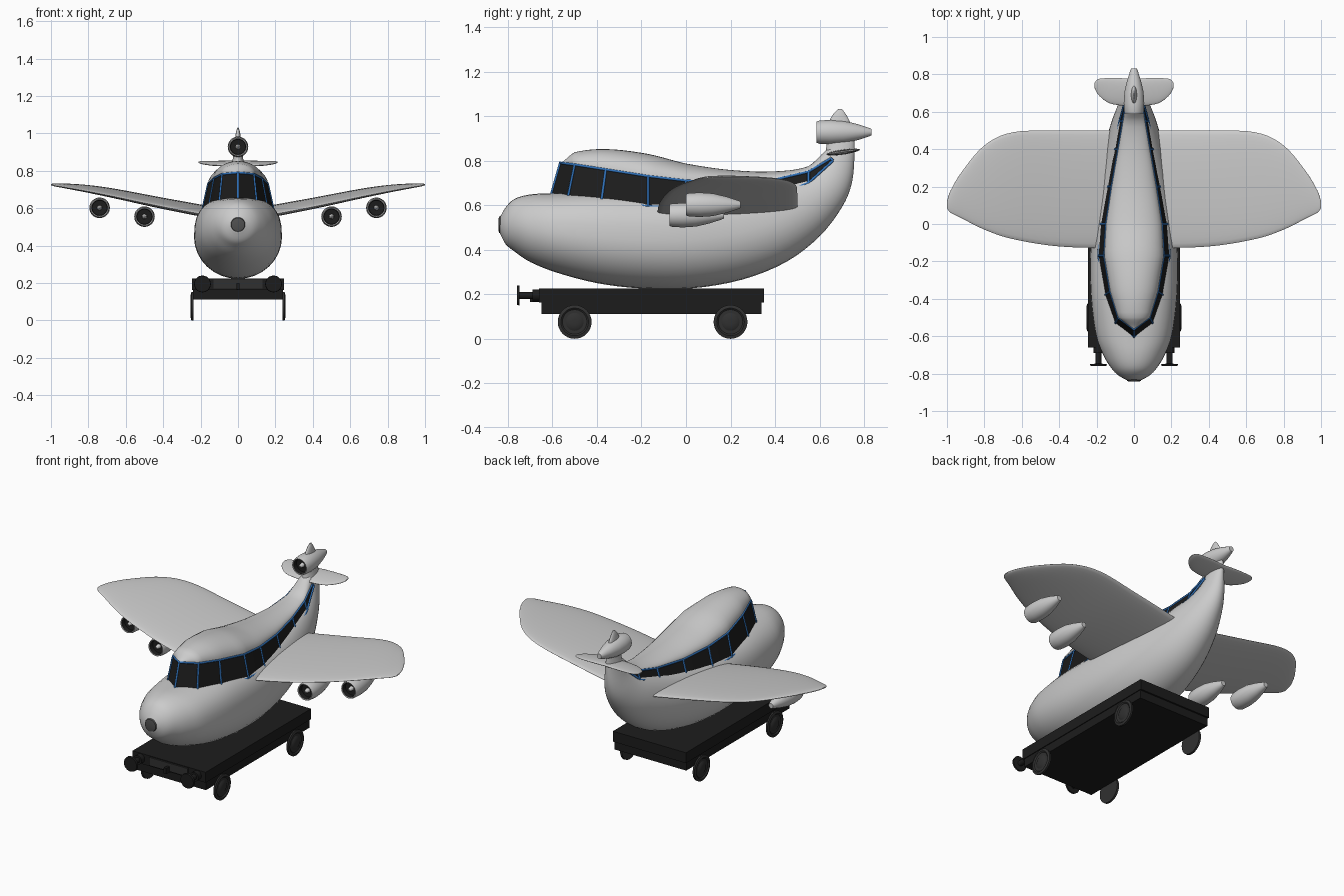
import bpy, bmesh, math
from mathutils import Vector

if "Cube" in bpy.data.objects:
    bpy.data.objects.remove(bpy.data.objects["Cube"])


def mat(name, r, g, b):
    m = bpy.data.materials.new(name)
    m.diffuse_color = (r, g, b, 1)
    m.use_nodes = True
    m.node_tree.nodes["Principled BSDF"].inputs["Base Color"].default_value = m.diffuse_color
    return m


BLACK = mat("black", 0.012, 0.012, 0.012)
RUBBER = mat("dark_grey", 0.03, 0.03, 0.03)
GREY = mat("nose_grey", 0.08, 0.08, 0.08)
BLUE = mat("blue", 0.03, 0.17, 0.5)


def finish(bm, name, material=None, mirror=False, angle=40):
    bmesh.ops.recalc_face_normals(bm, faces=bm.faces)
    me = bpy.data.meshes.new(name)
    bm.to_mesh(me)
    bm.free()
    ob = bpy.data.objects.new(name, me)
    bpy.context.collection.objects.link(ob)
    if material:
        me.materials.append(material)
    bpy.ops.object.select_all(action='DESELECT')
    ob.select_set(True)
    bpy.context.view_layer.objects.active = ob
    bpy.ops.object.shade_smooth_by_angle(angle=math.radians(angle))
    if mirror:
        mo = ob.modifiers.new("mirror", 'MIRROR')
        mo.use_mirror_merge = False
    return ob


def spline(keys, n, linear=False):
    """Interpolate key tuples, smoothly (Catmull-Rom) or straight."""
    out = []
    for i in range(len(keys) - 1):
        q = [keys[max(0, min(len(keys) - 1, i + k))] for k in (-1, 0, 1, 2)]
        for s in range(n):
            t = s / n
            if linear:
                out.append([b + (c - b) * t for a, b, c, d in zip(*q)])
            else:
                out.append([0.5 * (2 * b + (c - a) * t + (2 * a - 5 * b + 4 * c - d) * t * t
                                   + (3 * b - a - 3 * c + d) * t ** 3) for a, b, c, d in zip(*q)])
    return out + [list(keys[-1])]


def skin(name, rings, material=None, closed=True, caps=True, **kw):
    bm = bmesh.new()
    vs = [[bm.verts.new(p) for p in r] for r in rings]
    m = len(vs[0])
    for a, b in zip(vs, vs[1:]):
        for j in range(m if closed else m - 1):
            k = (j + 1) % m
            bm.faces.new((a[j], a[k], b[k], b[j]))
    if caps:
        bm.faces.new(vs[0])
        bm.faces.new(vs[-1])
    return finish(bm, name, material, **kw)


def section(P, Q, b, p=1, seg=32):
    """Oval from chord ends P and Q with half-thickness vector b."""
    c, a, b = (Vector(P) + Vector(Q)) / 2, (Vector(P) - Vector(Q)) / 2, Vector(b)
    out = []
    for i in range(seg):
        u = 2 * math.pi * i / seg
        s, k = math.cos(u), math.sin(u)
        e = p if s > 0 else 1
        out.append(c + a * math.copysign(abs(s) ** e, s) + b * math.copysign(abs(k) ** e, k))
    return out


def lathe(name, profile, loc, material=None, scale=1, seg=32, axis='y', **kw):
    rings = []
    for d, r in profile:
        ring = []
        for i in range(seg):
            u = 2 * math.pi * i / seg
            c, s = r * math.cos(u), r * math.sin(u)
            v = Vector((c, d, s)) if axis == 'y' else Vector((d, c, s))
            ring.append(Vector(loc) + v * scale)
        rings.append(ring)
    return skin(name, rings, material, **kw)


def box(name, lo, hi, material, **kw):
    bm = bmesh.new()
    bmesh.ops.create_cube(bm, size=1)
    for v in bm.verts:
        v.co = [l + (h - l) * (c + 0.5) for l, h, c in zip(lo, hi, v.co)]
    return finish(bm, name, material, **kw)


# Hull: top y,z, bottom y,z, half width, upper squareness
hull = [(-.836, .545, -.836, .475, .035, 1), (-.81, .59, -.81, .425, .083, 1),
        (-.77, .628, -.77, .392, .122, 1), (-.70, .648, -.70, .345, .165, .95),
        (-.60, .654, -.58, .297, .205, .85), (-.40, .66, -.40, .25, .23, .75),
        (-.20, .66, -.20, .226, .235, .75), (0, .66, .02, .226, .225, .75),
        (.15, .67, .25, .265, .20, .8), (.30, .69, .45, .345, .165, .85),
        (.45, .72, .60, .46, .125, .9), (.55, .755, .70, .59, .085, 1),
        (.61, .80, .745, .70, .055, 1), (.63, .86, .757, .83, .032, 1),
        (.625, .92, .755, .92, .018, 1)]
skin("hull", [section((0, a, b), (0, c, d), (w, 0, 0), p) for a, b, c, d, w, p in spline(hull, 4)])
lathe("nose_cap", [(-.006, .02), (-.003, .036), (.012, .043)], (0, -.837, .512), GREY)

# Cabin outlines: y, half width, z
upper = [(-.565, 0, .79), (-.50, .085, .782), (-.36, .128, .76), (-.17, .16, .73), (0, .15, .71),
         (.2, .12, .70), (.4, .085, .715), (.55, .06, .75), (.65, .042, .81)]
lower = [(-.605, 0, .65), (-.53, .10, .638), (-.38, .155, .615), (-.17, .19, .595), (0, .18, .59),
         (.2, .147, .60), (.4, .11, .64), (.55, .077, .70), (.66, .047, .80)]


def both_sides(edge):
    right = [Vector((w, y, z)) for y, w, z in edge]
    return [Vector((-v.x, v.y, v.z)) for v in right[:0:-1]] + right


up, low = both_sides(upper), both_sides(lower)
skin("window_band", [low, up], BLACK, closed=False, caps=False, angle=10)

# Roof arches between the upper outlines
apex = spline([(z,) for z in (.79, .838, .852, .83, .787, .758, .752, .775, .86)], 5)
roof = []
for (y, w, z), (top,) in zip(spline(upper, 5, True), apex):
    arc = [math.pi * i / 16 for i in range(17)]
    roof.append([(w * math.cos(u), y, z + (top - z) * math.sin(u)) for u in arc])
skin("roof", roof, closed=False, caps=False, angle=60)

# Blue window frames
cu = bpy.data.curves.new("window_frames", 'CURVE')
cu.dimensions = '3D'
cu.bevel_depth = 0.006
cu.bevel_resolution = 1
for pts in [up, low] + [[a, b] for a, b in zip(up, low)]:
    sp = cu.splines.new('POLY')
    sp.points.add(len(pts) - 1)
    for q, v in zip(sp.points, pts):
        q.co = (*v, 1)
cu.materials.append(BLUE)
bpy.context.collection.objects.link(bpy.data.objects.new("window_frames", cu))


# Wings and tailplane: x, leading y, trailing y, z, half thickness
def wing(name, keys, slope, mid):
    rings = [section((x, b, z + slope * (b - mid)), (x, a, z + slope * (a - mid)), (0, 0, t))
             for x, a, b, z, t in spline(keys, 5)]
    skin(name, rings, mirror=True, angle=60)


wing("wings", [(.08, -.13, .5, .565, .027), (.4, -.12, .5, .625, .024), (.65, -.08, .49, .675, .02),
               (.8, -.03, .42, .702, .016), (.92, .03, .28, .72, .011), (.98, .06, .18, .728, .007),
               (1.0, .085, .12, .731, .003)], .06, .18)
wing("tailplane", [(0, .63, .775, .838, .012), (.08, .635, .78, .838, .011), (.14, .65, .78, .838, .009),
                   (.19, .69, .775, .839, .006), (.21, .725, .757, .84, .003)], .14, .70)

# Tail fin tip
tip = [(.92, .63, .75, .02), (.97, .64, .738, .016), (1.01, .662, .717, .01), (1.032, .685, .70, .003)]
skin("fin_tip", [section((0, b, z), (0, a, z), (t, 0, 0)) for z, a, b, t in spline(tip, 4)], angle=60)

# Engines
cowl = [(.035, .041), (.002, .043), (0, .048), (.012, .052), (.06, .055), (.12, .051), (.18, .037),
        (.23, .021), (.245, .015)]
hub = [(.005, .004), (.012, .010), (.036, .014)]
for label, loc, s, mir in (("inner", (.5, -.075, .555), 1, True), ("outer", (.74, 0, .602), 1, True),
                           ("tail", (0, .587, .928), 1, False)):
    lathe(label + "_engine", cowl, loc, scale=s, mirror=mir)
    lathe(label + "_engine_intake", [(.004, .0425), (.03, .040), (.033, .01)], loc, BLACK, mirror=mir,
          caps=False)
    lathe(label + "_engine_hub", hub, loc, mirror=mir, seg=16)

# Trolley
box("trolley_deck", (-.245, -.66, .162), (.245, .35, .225), BLACK)
box("trolley_frame", (-.24, -.65, .112), (.24, .34, .162), BLACK)
box("coupling_plate", (-.13, -.668, .17), (.13, -.655, .22), RUBBER)
box("coupling_hook", (-.008, -.70, .165), (.008, -.66, .20), BLACK)
for label, y in (("front", -.5), ("rear", .2)):
    lathe(label + "_wheels", [(-.008, .07), (-.008, .075), (.004, .076), (.008, .062), (.002, .055),
                              (.002, .04), (.008, .03), (.01, .012)], (.245, y, .076), RUBBER,
          axis='x', mirror=True, angle=30)
lathe("buffers", [(0, .03), (0, .043), (.012, .045), (.013, .016), (.07, .016), (.07, .027), (.1, .027)],
      (.19, -.76, .195), BLACK, seg=24, mirror=True)
